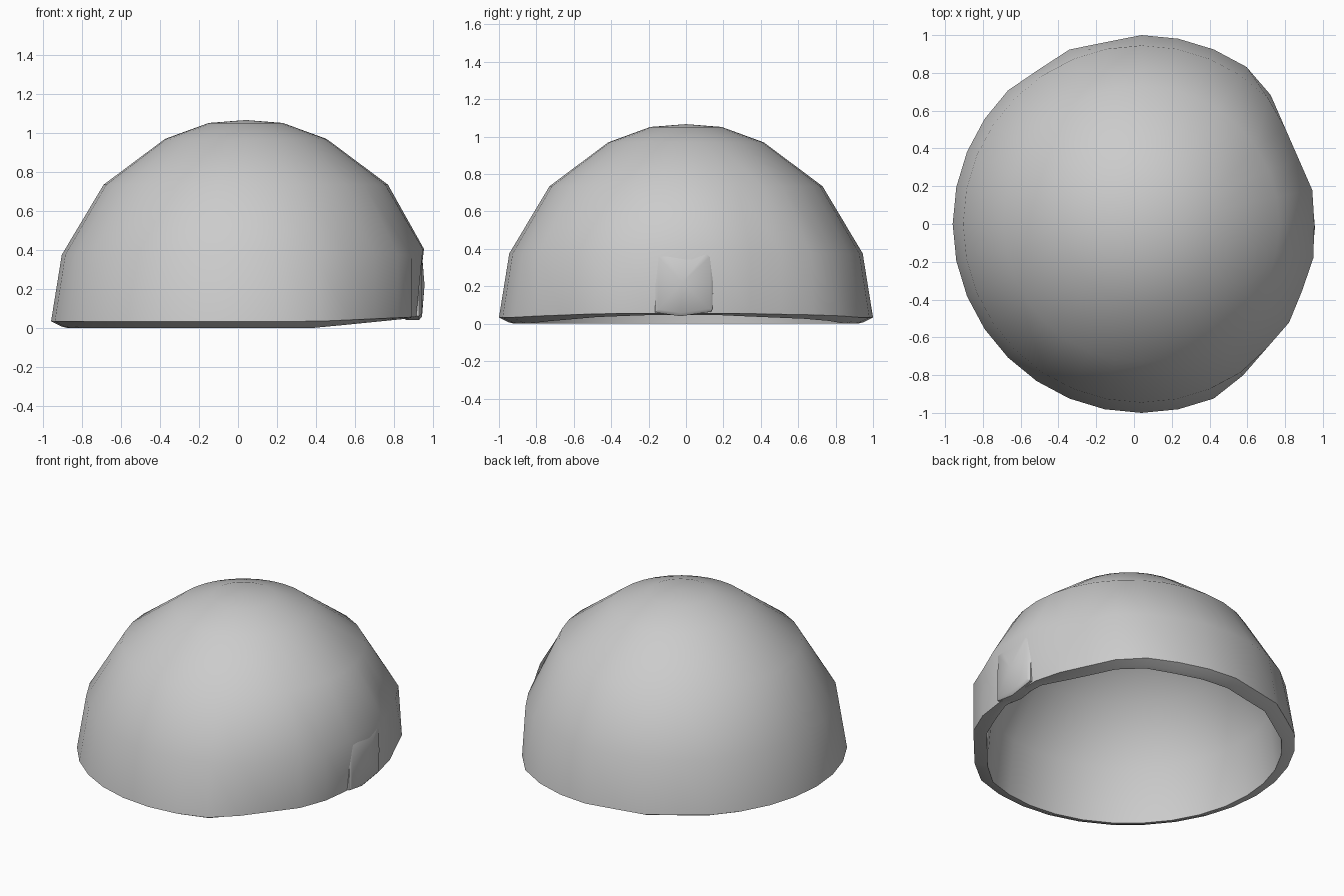
import bpy, bmesh, math

if "Cube" in bpy.data.objects:
    bpy.data.objects.remove(bpy.data.objects["Cube"])

CX = 0.04      # dome axis sits slightly left of the flattened entrance side
SEG = 32


def finish(name, bm, angle):
    bmesh.ops.recalc_face_normals(bm, faces=bm.faces)
    mesh = bpy.data.meshes.new(name)
    bm.to_mesh(mesh)
    bm.free()
    for p in mesh.polygons:
        p.use_smooth = True
    mesh.set_sharp_from_angle(angle=math.radians(angle))
    obj = bpy.data.objects.new(name, mesh)
    bpy.context.collection.objects.link(obj)
    return obj


# Chords that flatten the otherwise round plan of the dome
CHORDS = [((0.97, 0.12), (0.74, 0.645)),
          ((0.84, -0.5), (0.97, -0.12)),
          ((0.84, -0.5), (0.6, -0.775)),
          ((0.04, 1.0), (-0.34, 0.925)),
          ((-0.34, 0.925), (-0.67, 0.71))]


def plan_radius(a, x_max):
    """Outer radius of the plan outline along direction a."""
    c, s = math.cos(a), math.sin(a)
    r = 1.0
    for (x1, y1), (x2, y2) in CHORDS:
        nx, ny = y2 - y1, x1 - x2
        d = nx * (x1 - CX) + ny * y1
        if d < 0:
            nx, ny, d = -nx, -ny, -d
        k = nx * c + ny * s
        if k > 1e-6:
            r = min(r, d / k)
    if c > 0:
        r = min(r, (x_max - CX) / c)
    return r


# Dome shell: outer profile, bevelled rim, inner profile
# (radius, height, chord influence, entrance limit, rim rise)
profile = [
    (0.19, 1.052, 0, 2, 0), (0.415, 0.97, 0, 2, 0), (0.73, 0.735, 0, 2, 0),
    (0.945, 0.375, 1, 0.955, 0), (1.0, 0.033, 1, 0.915, 0.022),
    (0.95, 0.008, 1, 0.89, 0.045), (0.92, 0.0, 1, 0.87, 0.05),
    (0.885, 0.36, 1, 0.9, 0), (0.68, 0.69, 0, 2, 0), (0.385, 0.92, 0, 2, 0)]

bm = bmesh.new()
rings = []
for i, (r, z, influence, limit, rise) in enumerate(profile):
    ring = []
    for k in range(SEG):
        a = 2 * math.pi * k / SEG
        rad = r
        if influence:
            outset = max(r - 1, -0.12) if i > 4 else 0
            rad = min(r, plan_radius(a, limit - outset) + outset)
        x, y = CX + rad * math.cos(a), rad * math.sin(a)
        zz = z + rise * max(0, (x - 0.4) / 0.5)
        if i == 3 and abs(y) < 0.2 and x > 0.8:
            zz = 0.405                      # lintel lip above the block
        ring.append(bm.verts.new((x, y, zz)))
    rings.append(ring)
for a, b in zip(rings, rings[1:]):
    for k in range(SEG):
        n = (k + 1) % SEG
        bm.faces.new((a[k], a[n], b[n], b[k]))
for ring, z in ((rings[0], 1.067), (rings[-1], 1.0)):
    tip = bm.verts.new((CX, 0, z))
    for k in range(SEG):
        bm.faces.new((ring[k], ring[(k + 1) % SEG], tip))
finish("dome_shell", bm, 50)

# Entrance block: rounded panel with a slightly bulging face
outline = [(-0.165, 0.06), (-0.03, 0.04), (0.14, 0.065), (0.145, 0.22),
           (0.14, 0.37), (0.12, 0.395), (-0.12, 0.395), (-0.16, 0.37)]
bm = bmesh.new()
back = [bm.verts.new((0.86, y, z)) for y, z in outline]
side = [bm.verts.new((0.93, y, z)) for y, z in outline]
front = [bm.verts.new((0.945, -0.01 + (y + 0.01) * 0.9, 0.22 + (z - 0.22) * 0.9))
         for y, z in outline]
middle = bm.verts.new((0.958, -0.02, 0.22))
count = len(outline)
for k in range(count):
    n = (k + 1) % count
    bm.faces.new((back[k], back[n], side[n], side[k]))
    bm.faces.new((side[k], side[n], front[n], front[k]))
    bm.faces.new((front[k], front[n], middle))
bm.faces.new(back)
finish("entrance_block", bm, 45)
